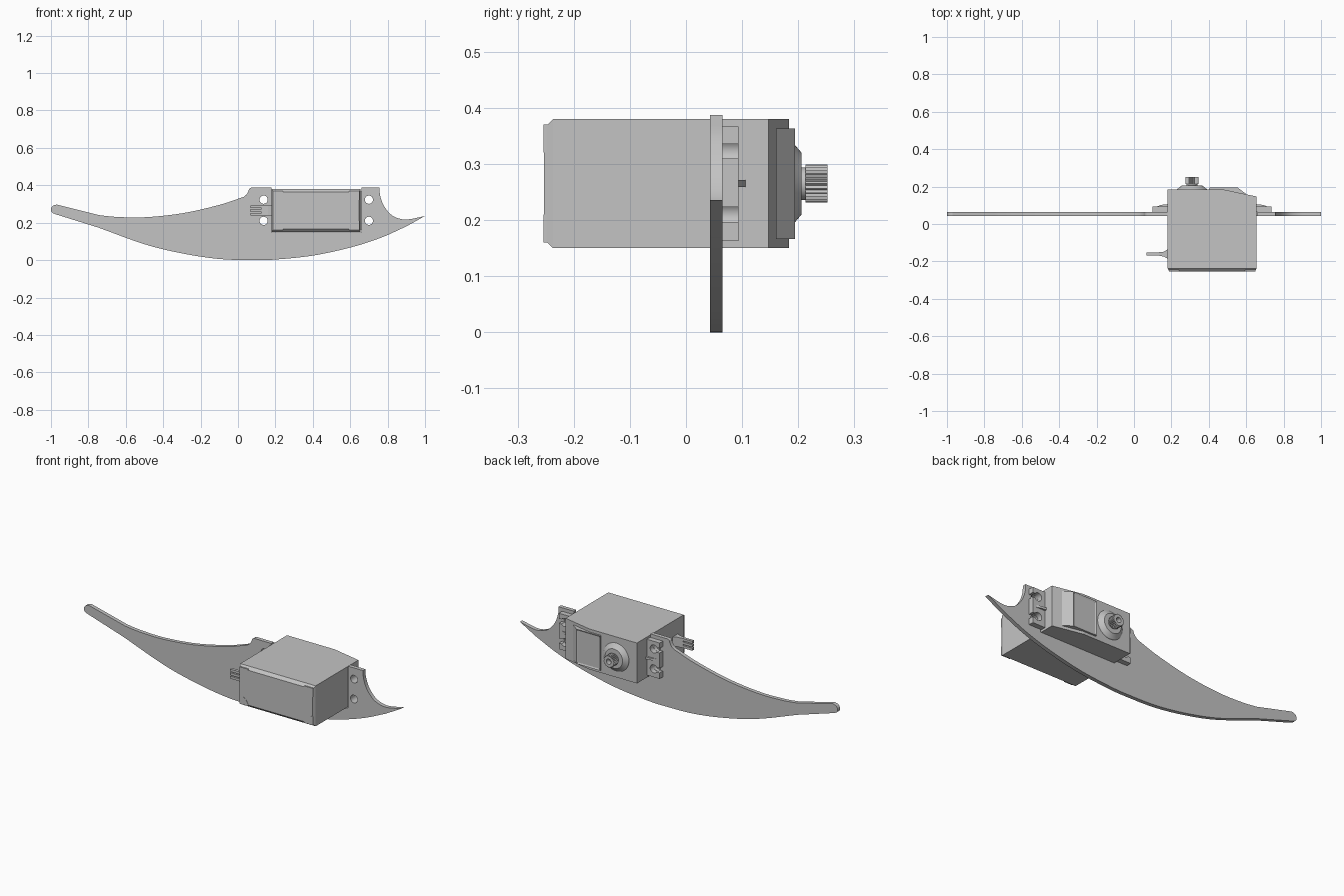
import bpy, bmesh, math
from mathutils import Vector

if "Cube" in bpy.data.objects:
    bpy.data.objects.remove(bpy.data.objects["Cube"])

GREY = (0.55, 0.55, 0.55, 1)
mat = bpy.data.materials.new("light grey")
mat.use_nodes = True
mat.diffuse_color = GREY
mat.node_tree.nodes["Principled BSDF"].inputs["Base Color"].default_value = GREY


def finish(name, bm):
    bmesh.ops.recalc_face_normals(bm, faces=bm.faces[:])
    me = bpy.data.meshes.new(name)
    bm.to_mesh(me)
    bm.free()
    me.materials.append(mat)
    ob = bpy.data.objects.new(name, me)
    bpy.context.collection.objects.link(ob)
    return ob


def prism(name, pts, lo, hi, axis="y"):
    """Extrude an outline along y (points are x, z) or along z (points are x, y)."""
    bm = bmesh.new()
    place = (lambda p, d: (p[0], d, p[1])) if axis == "y" else (lambda p, d: (p[0], p[1], d))
    a, b = ([bm.verts.new(place(p, d)) for p in pts] for d in (lo, hi))
    bm.faces.new(a)
    bm.faces.new(b[::-1])
    for i in range(len(pts)):
        j = (i + 1) % len(pts)
        bm.faces.new((a[i], a[j], b[j], b[i]))
    return finish(name, bm)


def box(name, x, y, z):
    return prism(name, [(x[0], z[0]), (x[1], z[0]), (x[1], z[1]), (x[0], z[1])], *y)


def circle(cx, cz, r, n=24, depth=0):
    """Circle outline; a depth pulls in every other point for teeth."""
    return [(cx + (r - depth * (i % 2)) * math.cos(math.tau * i / n),
             cz + (r - depth * (i % 2)) * math.sin(math.tau * i / n)) for i in range(n)]


def curve(pts, steps=6):
    """Smooth line through the points."""
    p = [Vector(q) for q in pts]
    p = [2 * p[0] - p[1]] + p + [2 * p[-1] - p[-2]]
    out = []
    for a, b, c, d in zip(p, p[1:], p[2:], p[3:]):
        for k in range(steps):
            t = k / steps
            out.append(0.5 * (2 * b + (c - a) * t + (2 * a - 5 * b + 4 * c - d) * t ** 2
                              + (3 * b - a - 3 * c + d) * t ** 3))
    return [tuple(v) for v in out + [p[-2]]]


def cut(ob, cutters):
    for c in cutters:
        c.hide_render = True
        mod = ob.modifiers.new("cut", "BOOLEAN")
        mod.operation, mod.solver, mod.object = "DIFFERENCE", "EXACT", c
        bpy.context.view_layer.objects.active = ob
        bpy.ops.object.modifier_apply(modifier=mod.name)
        bpy.data.objects.remove(c)


def lathe(name, profile, cx, cz, n=40):
    """Turned part along y; profile points are radius, y."""
    bm = bmesh.new()
    rings = [[bm.verts.new((x, y, z)) for x, z in circle(cx, cz, r, n)] for r, y in profile]
    bm.faces.new(rings[0])
    bm.faces.new(rings[-1])
    for a, b in zip(rings, rings[1:]):
        for i in range(n):
            bm.faces.new((a[i], a[(i + 1) % n], b[(i + 1) % n], b[i]))
    return finish(name, bm)


def smooth(ob):
    bpy.ops.object.select_all(action="DESELECT")
    ob.select_set(True)
    bpy.context.view_layer.objects.active = ob
    bpy.ops.object.shade_smooth_by_angle(angle=math.radians(25))


L, R, B, T, MID = 0.18, 0.655, 0.15, 0.38, 0.265   # body sides, bottom, top, middle
HOLE_Z = (0.21, 0.323)
HOLE_X = (0.137, 0.70)

# Blade-shaped plate with a notch for the motor
tip = curve([(-0.975, 0.245), (-0.995, 0.255), (-1, 0.272), (-0.99, 0.29), (-0.97, 0.297)], 4)
upper = curve([(-0.74, 0.24), (-0.65, 0.231), (-0.5, 0.229), (-0.3, 0.25), (-0.1, 0.295), (0.03, 0.338)])
shoulder = curve([(0.045, 0.35), (0.055, 0.367), (0.06, 0.38), (0.07, 0.387)], 3)
notch = [(L - 0.002, 0.387), (L - 0.002, B - 0.002), (R + 0.006, B - 0.002), (R + 0.006, 0.387)]
hook = curve([(0.757, 0.387), (0.76, 0.345), (0.78, 0.29), (0.82, 0.242), (0.87, 0.22), (0.92, 0.219), (1, 0.236)])
lower = curve([(0.9, 0.18), (0.76, 0.118), (0.6, 0.067), (0.4, 0.024), (0.2, 0.003), (0.08, 0),
               (-0.1, 0.006), (-0.3, 0.036), (-0.5, 0.085), (-0.75, 0.175)])
plate = prism("blade_plate", tip + upper + shoulder + notch + hook + lower, 0.043, 0.065)
cut(plate, [prism("hole", circle(x, z, 0.022), 0, 0.12) for x in HOLE_X for z in HOLE_Z])
smooth(plate)

# Motor case, sloping at the back
prism("motor_case", [(L, -0.237), (R, -0.237), (R, 0.147), (0.48, 0.184), (L, 0.184)], B, T, "z")

# Chamfered bottom cover with corner pads
bm = bmesh.new()
loops = []
for inset, y in ((0, -0.237), (0.016, -0.253)):
    loops.append([bm.verts.new((x, y, z)) for x, z in
                  ((L + inset / 2, B + inset), (R - inset / 2, B + inset),
                   (R - inset / 2, T - inset), (L + inset / 2, T - inset))])
bm.faces.new(loops[1])
for i in range(4):
    j = (i + 1) % 4
    bm.faces.new((loops[0][i], loops[0][j], loops[1][j], loops[1][i]))
finish("bottom_cover", bm)
for sx, cx, side in ((1, L, "right"), (-1, R, "left")):
    for sz, cz, level in ((1, B, "lower"), (-1, T, "upper")):
        arc = [(cx + sx * (0.006 + 0.055 * math.cos(a)), cz + sz * (0.01 + 0.05 * math.sin(a)))
               for a in (math.pi / 2 * k / 8 for k in range(9))]
        prism(level + "_" + side + "_corner_pad", [(cx + sx * 0.006, cz + sz * 0.01)] + arc, -0.254, -0.236)

# Mounting flanges with open slots and a stiffening rib
for side, x_out, x_in, hx in (("right", 0.10, L, HOLE_X[0]), ("left", 0.735, R, HOLE_X[1])):
    s = 1 if x_in > x_out else -1
    flange = box(side + "_flange", sorted((x_out, x_in + s * 0.002)), (0.065, 0.094), (0.163, 0.367))
    for z in HOLE_Z:
        cut(flange, [prism("hole", circle(hx, z, 0.023), 0, 0.2),
                     box("slot", sorted((x_out - s * 0.02, hx)), (0, 0.2), (z - 0.013, z + 0.013))])
    smooth(flange)
    prism(side + "_flange_rib", [(x_out + s * 0.02, 0.093), (x_in, 0.093), (x_in, 0.106), (x_out + s * 0.045, 0.102)],
          MID - 0.006, MID + 0.006, "z")

# Raised gear cover with a shallow recessed panel
cover = prism("gear_cover", [(0.405, 0.16), (0.6, 0.16), (0.555, 0.194), (0.405, 0.194)], 0.166, 0.363, "z")
bm = bmesh.new()
bm.from_mesh(cover.data)
top = max(bm.faces, key=lambda f: f.calc_center_median().y)
bmesh.ops.inset_individual(bm, faces=[top], thickness=0.012)
bmesh.ops.translate(bm, verts=top.verts[:], vec=(0, -0.004, 0))
bm.to_mesh(cover.data)
bm.free()

# Output hub and toothed shaft
SX = 0.31
smooth(lathe("output_hub", [(0.082, 0.18), (0.078, 0.188), (0.069, 0.194), (0.055, 0.206), (0.036, 0.206)], SX, MID))
smooth(lathe("shaft_neck", [(0.029, 0.2), (0.029, 0.216)], SX, MID))
shaft = prism("toothed_shaft", circle(SX, MID, 0.034, 50, 0.004), 0.213, 0.252)
cut(shaft, [prism("bore", circle(SX, MID, 0.015), 0.225, 0.3)])

# Cable outlet with three wires
prism("cable_outlet", [(L, -0.185), (L, -0.135), (0.16, -0.148), (0.125, -0.152), (0.125, -0.168), (0.16, -0.174)],
      0.238, 0.292, "z")
for i, place in enumerate(("lower", "middle", "upper")):
    z = MID + (i - 1) * 0.02
    box(place + "_wire", (0.067, 0.13), (-0.168, -0.152), (z - 0.007, z + 0.007))
